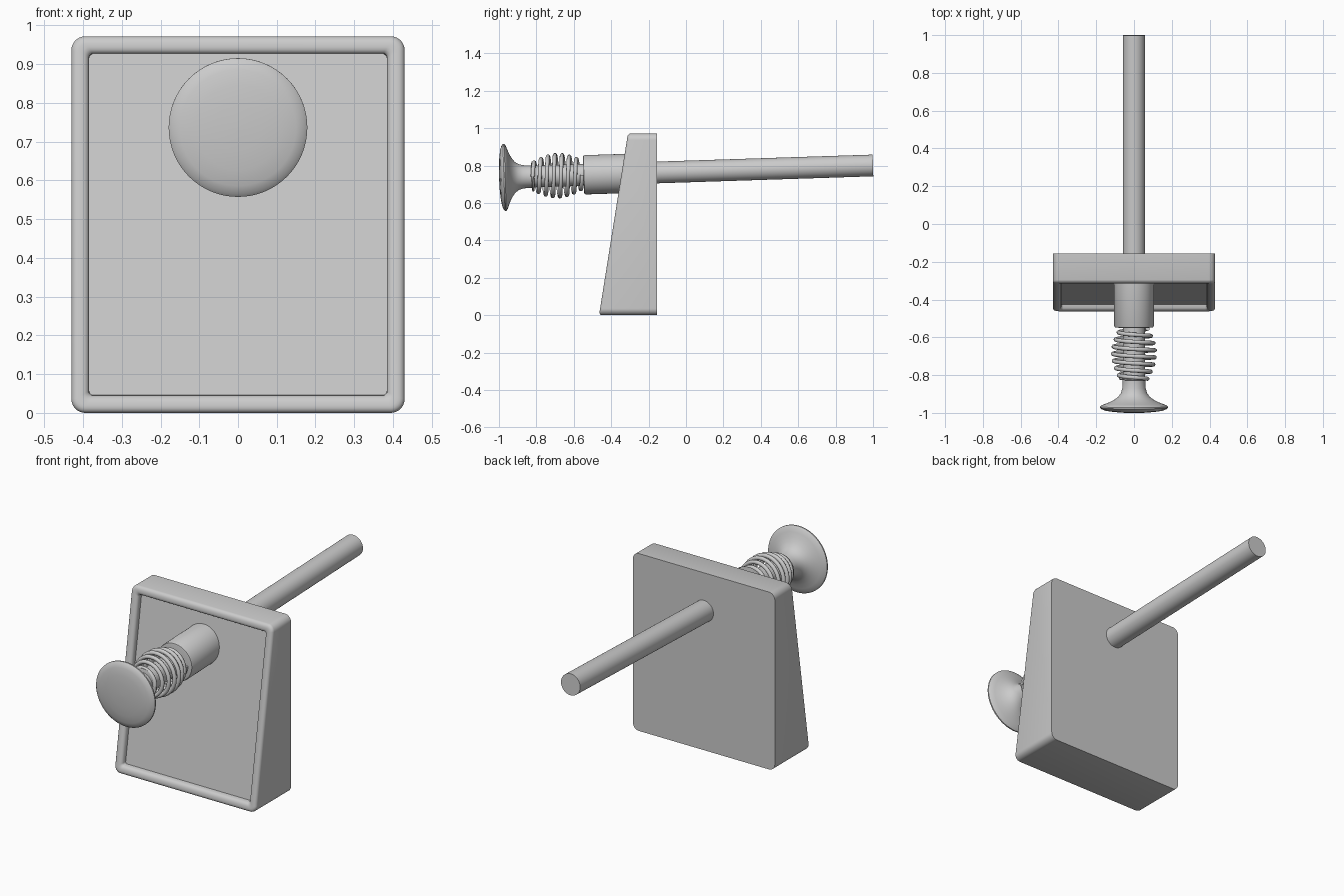
import bpy, bmesh, math
from mathutils import Vector

if "Cube" in bpy.data.objects:
    bpy.data.objects.remove(bpy.data.objects["Cube"])

SLOPE = 0.0325
AXIS = Vector((0, 1, SLOPE)).normalized()
SIDE = Vector((1, 0, 0))
UP = SIDE.cross(AXIS)


def on_axis(t, r, a):
    """Point at distance t along the tilted shaft, radius r, angle a."""
    return Vector((0, 0, 0.768)) + AXIS * t + SIDE * (r * math.cos(a)) + UP * (r * math.sin(a))


def skin(name, rings, angle=35):
    """Closed solid through a list of equal-length rings."""
    bm = bmesh.new()
    rows = [[bm.verts.new(p) for p in ring] for ring in rings]
    n = len(rows[0])
    for a, b in zip(rows, rows[1:]):
        for i in range(n):
            bm.faces.new((a[i], a[(i + 1) % n], b[(i + 1) % n], b[i]))
    bm.faces.new(rows[0])
    bm.faces.new(rows[-1])
    bmesh.ops.recalc_face_normals(bm, faces=bm.faces)
    mesh = bpy.data.meshes.new(name)
    bm.to_mesh(mesh)
    bm.free()
    obj = bpy.data.objects.new(name, mesh)
    bpy.context.collection.objects.link(obj)
    bpy.ops.object.select_all(action='DESELECT')
    obj.select_set(True)
    bpy.context.view_layer.objects.active = obj
    bpy.ops.object.shade_smooth_by_angle(angle=math.radians(angle))
    return obj


def lathe(name, profile, sides=64, angle=35):
    return skin(name, [[on_axis(t, r, 2 * math.pi * i / sides) for i in range(sides)]
                       for t, r in profile], angle)


# Wedge housing with rounded rim and shallow recessed panel
def housing_ring(inset, depth, radius, back=False):
    hw, z0, z1 = 0.43 - inset, inset, 0.972 - inset
    pts = []
    for k, (sx, zc) in enumerate([(1, z1 - radius), (-1, z1 - radius),
                                  (-1, z0 + radius), (1, z0 + radius)]):
        for j in range(9):
            a = math.pi / 2 * (k + j / 8)
            x = sx * (hw - radius) + radius * math.cos(a)
            z = zc + radius * math.sin(a)
            y = -0.155 if back else -0.465 + 0.159 * z + depth
            pts.append((x, y, z))
    return pts


rings = [housing_ring(0, 0, 0.036, True)]
for inset, depth, radius in [(0, 0.015, 0.036), (0.002, 0.009, 0.034), (0.006, 0.004, 0.031),
                             (0.012, 0.001, 0.026), (0.018, 0, 0.022), (0.028, 0, 0.018),
                             (0.035, 0.002, 0.015), (0.041, 0.006, 0.013),
                             (0.045, 0.013, 0.011), (0.046, 0.032, 0.010)]:
    rings.append(housing_ring(inset, depth, radius))
skin("housing", rings)

# Long shaft
lathe("shaft", [(-0.86, 0.058), (1.0, 0.058)])

# Mushroom pull knob with flared neck
lathe("pull_knob", [(-1.0, 0.004), (-0.999, 0.06), (-0.995, 0.11), (-0.989, 0.15),
                    (-0.982, 0.17), (-0.974, 0.179), (-0.967, 0.179), (-0.960, 0.171),
                    (-0.952, 0.150), (-0.942, 0.125), (-0.930, 0.103), (-0.915, 0.083),
                    (-0.895, 0.069), (-0.87, 0.062), (-0.84, 0.060), (-0.82, 0.060)])

# Guide collar on the housing
lathe("guide_collar", [(-0.548, 0.095), (-0.546, 0.102), (-0.540, 0.105), (-0.25, 0.105)])

# Washer between knob and spring
lathe("spring_washer", [(-0.826, 0.070), (-0.823, 0.080), (-0.815, 0.080), (-0.812, 0.070)])

# Barrel-shaped coil spring
WIRE, TURNS, STEPS = 0.011, 7, 36
path = []
for i in range(TURNS * STEPS + 1):
    f = i / (TURNS * STEPS)
    bulge = math.sin(math.pi * min(1, f * 0.95 + 0.02))
    path.append(on_axis(-0.82 + 0.265 * f, 0.068 + 0.043 * bulge, 2 * math.pi * TURNS * f))
coil = []
for i, p in enumerate(path):
    tangent = (path[min(i + 1, len(path) - 1)] - path[max(i - 1, 0)]).normalized()
    u = (AXIS - tangent * AXIS.dot(tangent)).normalized()
    v = tangent.cross(u)
    coil.append([p + WIRE * (u * math.cos(a) + v * math.sin(a))
                 for a in (2 * math.pi * k / 10 for k in range(10))])
skin("spring", coil, 50)
